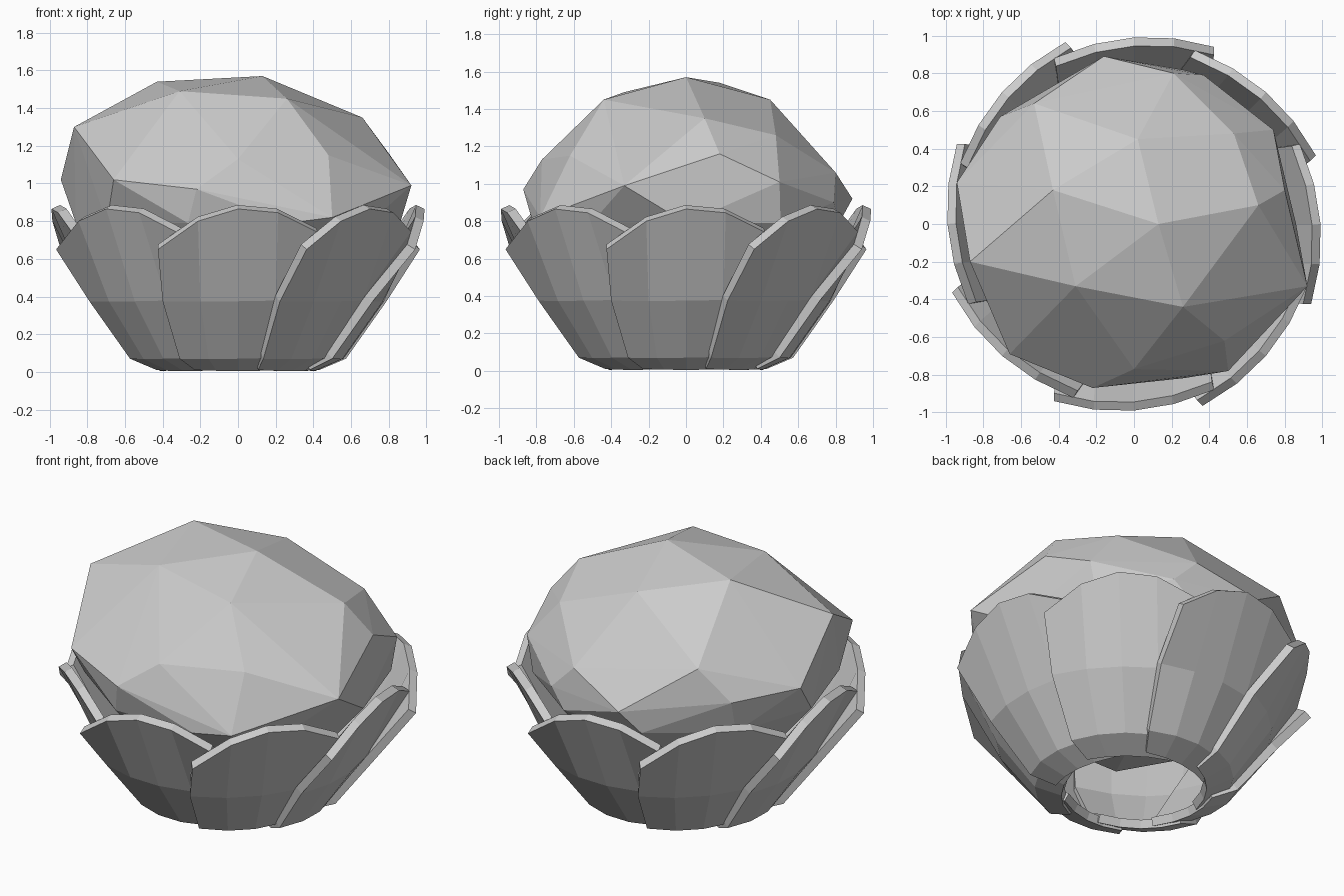
import bpy, bmesh, math
from mathutils import Vector, Matrix

if "Cube" in bpy.data.objects:
    bpy.data.objects.remove(bpy.data.objects["Cube"])


def finish(bm, name):
    me = bpy.data.meshes.new(name)
    bm.to_mesh(me)
    bm.free()
    ob = bpy.data.objects.new(name, me)
    bpy.context.collection.objects.link(ob)
    return ob


def blend(a, b, c, t):
    # quadratic through a (t=-1), b (t=0), c (t=1)
    return b + (c - a) / 2 * t + ((a + c) / 2 - b) * t * t


# leaf rows: half width, (y left, middle, right), (z left, middle, right)
ROWS = [
    (0.23, (-0.38, -0.41, -0.33), (0.01, 0.005, 0.01)),
    (0.31, (-0.50, -0.56, -0.43), (0.07, 0.07, 0.08)),
    (0.40, (-0.715, -0.775, -0.65), (0.375, 0.375, 0.385)),
    (0.425, (-0.94, -0.99, -0.88), (0.65, 0.865, 0.74)),
]
COLS = (-1, -0.5, 0, 0.5, 1)

# eight overlapping outer leaves
for i in range(8):
    bm = bmesh.new()
    grid = [[bm.verts.new((w * t, blend(*y, t), blend(*z, t))) for t in COLS]
            for w, y, z in ROWS]
    for lo, hi in zip(grid, grid[1:]):
        for c in range(4):
            bm.faces.new((lo[c], lo[c + 1], hi[c + 1], hi[c]))
    bmesh.ops.rotate(bm, verts=bm.verts, cent=(0, 0, 0),
                     matrix=Matrix.Rotation(i * math.pi / 4, 3, 'Z'))
    leaf = finish(bm, f"outer_leaf_{i + 1}")
    mod = leaf.modifiers.new("thickness", 'SOLIDIFY')
    mod.thickness = 0.05
    mod.offset = -1

# irregular faceted head: visible upper corners, then rings hidden by the leaves
pts = [
    (-0.16, 0.89, 0.92), (0.21, 0.80, 1.06), (0.37, 0.79, 0.90),
    (0.74, 0.50, 1.01), (0.53, 0.48, 1.26), (0.02, 0.45, 1.45),
    (-0.53, 0.64, 1.19), (-0.71, 0.57, 1.00), (-0.94, 0.22, 1.02),
    (-0.43, 0.18, 1.54), (0.13, 0.0, 1.57), (0.66, 0.10, 1.35),
    (0.80, 0.18, 1.16), (0.92, -0.33, 0.99), (0.26, -0.44, 1.45),
    (-0.31, -0.33, 1.49), (-0.87, -0.20, 1.30), (-0.66, -0.69, 1.02),
    (0.0, -0.77, 1.13), (0.48, -0.62, 1.15), (-0.22, -0.87, 0.97),
    (0.50, -0.78, 0.82), (0, 0, 0.36),
]
for n, r, z in ((10, 0.86, 0.79), (6, 0.58, 0.47)):
    pts += [(r * math.cos(k * math.tau / n), r * math.sin(k * math.tau / n), z)
            for k in range(n)]
bm = bmesh.new()
for p in pts:
    bm.verts.new(Vector(p))
res = bmesh.ops.convex_hull(bm, input=bm.verts)
loose = [v for v in bm.verts if not v.link_faces]
bmesh.ops.delete(bm, geom=loose, context='VERTS')
bmesh.ops.recalc_face_normals(bm, faces=bm.faces)
finish(bm, "inner_head")
